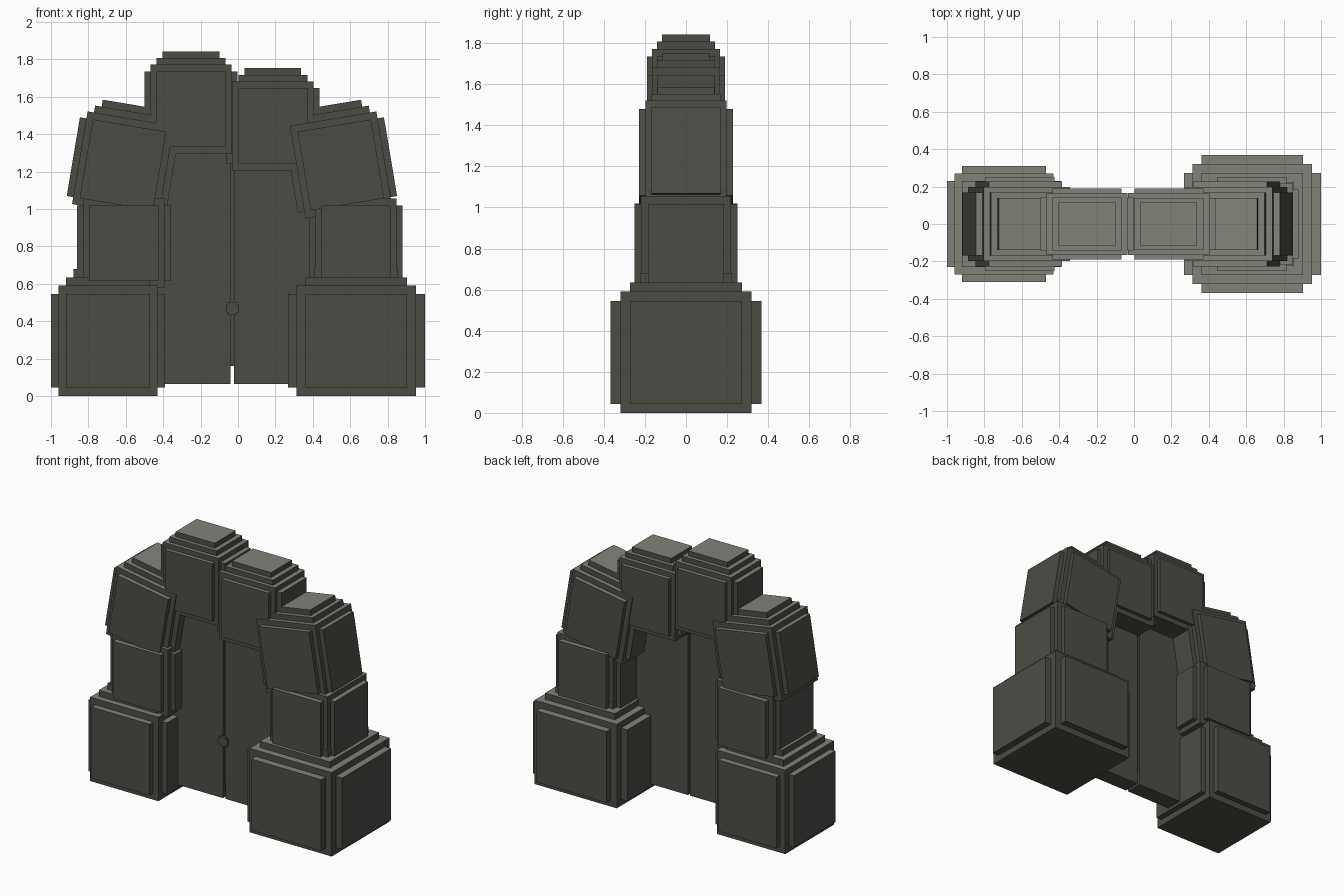
import bpy, bmesh, math
from mathutils import Matrix, Vector

if "Cube" in bpy.data.objects:
    bpy.data.objects.remove(bpy.data.objects["Cube"])


def flat(name, color):
    mat = bpy.data.materials.new(name)
    mat.diffuse_color = (*color, 1)
    mat.use_nodes = True
    mat.node_tree.nodes["Principled BSDF"].inputs["Base Color"].default_value = mat.diffuse_color
    return mat


dark_stone = flat("dark grey stone", (0.073, 0.073, 0.062))
pale_top = flat("pale grey top", (0.225, 0.225, 0.195))


def add_box(bm, lo, hi):
    lo, hi = Vector(lo), Vector(hi)
    bmesh.ops.create_cube(bm, size=1, matrix=Matrix.Translation((lo + hi) / 2)
                          @ Matrix.Diagonal((*(hi - lo), 1)))


def make_object(name, bm, loc=(0, 0, 0), tilt=0, pale=True):
    # Upward faces are pale, all others dark
    bm.normal_update()
    for f in bm.faces:
        f.material_index = int(pale and f.normal.z > 0.5)
    me = bpy.data.meshes.new(name)
    bm.to_mesh(me)
    bm.free()
    me.materials.append(dark_stone)
    me.materials.append(pale_top)
    ob = bpy.data.objects.new(name, me)
    ob.location = loc
    ob.rotation_euler = (0, math.radians(tilt), 0)
    bpy.context.collection.objects.link(ob)
    return ob


def stone(name, cx, cz, hx, hy, hz, tilt=0):
    """Stepped block: core, raised side plates, two-step crown."""
    bm = bmesh.new()
    s = 0.15
    # scale in x, scale in y, bottom, top
    for a, b, lo, hi in ((1, 1, -1, 1),
                         (1 + s, 1 - s, s - 1, 1 - s),
                         (1 - s, 1 + s, s - 1, 1 - s),
                         (1 - s, 1 - s, 0, 1 + s),
                         (1 - 2 * s, 1 - 2 * s, 0, 1 + 2 * s)):
        add_box(bm, (-a * hx, -b * hy, lo * hz), (a * hx, b * hy, hi * hz))
    return make_object(name, bm, (cx, 0, cz), tilt)


# Pillars: large base, middle and leaning shoulder stones
stone("base_stone_left", -0.695, 0.295, 0.265, 0.27, 0.295)
stone("base_stone_right", 0.633, 0.295, 0.319, 0.32, 0.295)
stone("middle_stone_left", -0.61, 0.818, 0.218, 0.218, 0.237)
stone("middle_stone_right", 0.63, 0.805, 0.218, 0.218, 0.25)
stone("shoulder_stone_left", -0.615, 1.235, 0.234, 0.198, 0.251, tilt=9.5)
stone("shoulder_stone_right", 0.55, 1.235, 0.234, 0.198, 0.251, tilt=-9.5)

# Cap stones
stone("cap_stone_left", -0.251, 1.533, 0.217, 0.166, 0.238)
stone("cap_stone_right", 0.186, 1.443, 0.217, 0.165, 0.238)

# Double door, set back between the pillars
for name, x0, x1, top in (("door_left", -0.45, -0.04, 1.40),
                          ("door_right", -0.022, 0.42, 1.30)):
    bm = bmesh.new()
    add_box(bm, (x0, -0.11, 0.065), (x1, 0.01, top))
    make_object(name, bm, pale=False)

# Strip closing the gap between the doors
bm = bmesh.new()
add_box(bm, (-0.042, -0.095, 0.16), (-0.02, -0.005, 1.28))
make_object("door_gap_strip", bm, pale=False)

# Small stepped door knob
bm = bmesh.new()
for a, b in ((0.034, 0.022), (0.022, 0.034)):
    add_box(bm, (-0.031 - a, -0.122, 0.468 - b), (-0.031 + a, -0.10, 0.468 + b))
make_object("door_knob", bm, pale=False)
